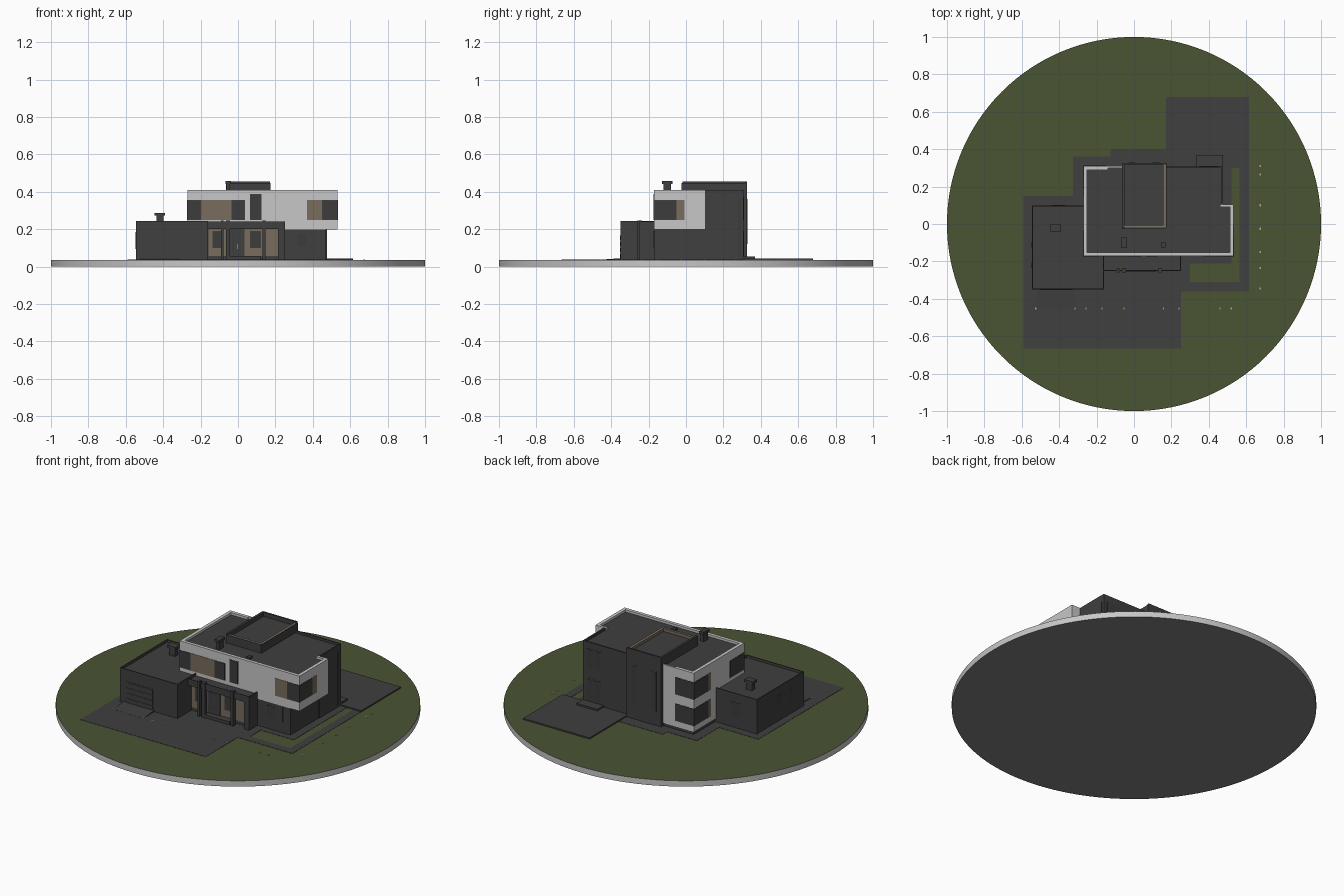
import bpy, bmesh, math

if "Cube" in bpy.data.objects:
    bpy.data.objects.remove(bpy.data.objects["Cube"])


def material(name, rgb):
    m = bpy.data.materials.new(name)
    m.diffuse_color = (*rgb, 1)
    m.use_nodes = True
    m.node_tree.nodes["Principled BSDF"].inputs["Base Color"].default_value = m.diffuse_color
    return m


WHITE = material("white_render", (0.57, 0.57, 0.57))
DARK = material("dark_grey", (0.05, 0.05, 0.05))
GREEN = material("lawn_green", (0.068, 0.088, 0.034))
BROWN = material("wood_brown", (0.19, 0.15, 0.11))
GLASS = material("window_glass", (0.045, 0.045, 0.046))
UNDER = material("underside_grey", (0.22, 0.22, 0.22))
PALE = material("pale_marker", (0.4, 0.4, 0.3))
PAVE = DARK
G = 0.035  # lawn level


def finish(name, bm, mats):
    me = bpy.data.meshes.new(name)
    bm.to_mesh(me)
    bm.free()
    for m in mats:
        me.materials.append(m)
    ob = bpy.data.objects.new(name, me)
    bpy.context.collection.objects.link(ob)
    return ob


def box(name, x0, x1, y0, y1, z0, z1, mat=DARK, rim=0, drop=0.015):
    """Box between two corners; rim > 0 sinks the top to leave a parapet."""
    bm = bmesh.new()
    bmesh.ops.create_cube(bm, size=1)
    for v in bm.verts:
        v.co = ((x0 + x1) / 2 + v.co.x * (x1 - x0),
                (y0 + y1) / 2 + v.co.y * (y1 - y0),
                (z0 + z1) / 2 + v.co.z * (z1 - z0))
    if rim:
        bm.normal_update()
        top = max(bm.faces, key=lambda f: f.calc_center_median().z)
        bmesh.ops.inset_individual(bm, faces=[top], thickness=rim)
        sunk = bmesh.ops.extrude_discrete_faces(bm, faces=[top])["faces"][0]
        bmesh.ops.translate(bm, verts=sunk.verts, vec=(0, 0, -drop))
    bmesh.ops.recalc_face_normals(bm, faces=bm.faces)
    return finish(name, bm, [mat])


def plate(name, side, at, a0, a1, z0, z1, mat=GLASS, t=0.002):
    """Thin plate on a wall facing front, back, left or right."""
    s = -1 if side in ("front", "left") else 1
    p, q = sorted((at - s * 0.003, at + s * t))
    if side in ("front", "back"):
        box(name, a0, a1, p, q, z0, z1, mat)
    else:
        box(name, p, q, a0, a1, z0, z1, mat)


def window(name, side, at, a0, a1, z0, z1, panes=1):
    """Dark frame plate with glass panes just proud of it."""
    plate(name + "_frame", side, at, a0, a1, z0, z1, DARK, 0.0012)
    w = (a1 - a0) / panes
    for i in range(panes):
        plate(f"{name}_pane", side, at, a0 + i * w + 0.005, a0 + (i + 1) * w - 0.005,
              z0 + 0.005, z1 - 0.005, GLASS, 0.002)


# round base: lawn on top, pale rim, grey underside
bm = bmesh.new()
bmesh.ops.create_cone(bm, cap_ends=True, segments=128, radius1=1, radius2=1, depth=G)
bmesh.ops.translate(bm, verts=bm.verts, vec=(0, 0, G / 2))
bm.normal_update()
for f in bm.faces:
    f.material_index = 1 if f.normal.z > 0.5 else 2 if f.normal.z < -0.5 else 0
    f.smooth = abs(f.normal.z) < 0.5
finish("lawn_base", bm, [WHITE, GREEN, UNDER])

# paving
for name, x0, x1, y0, y1 in [
        ("driveway", -0.59, 0.25, -0.665, 0.15), ("rear_path", -0.325, 0.17, 0.15, 0.36),
        ("rear_landing", -0.125, 0.17, 0.36, 0.40), ("house_apron", 0.25, 0.52, -0.21, 0.30),
        ("path_link", 0.25, 0.30, -0.36, -0.21), ("front_path", 0.30, 0.615, -0.36, -0.31),
        ("side_path", 0.565, 0.615, -0.31, 0.30)]:
    box(name, x0, x1, y0, y1, 0.03, 0.0365, PAVE)
box("patio", 0.17, 0.615, 0.30, 0.68, 0.03, 0.043, PAVE)
box("patio_step", 0.335, 0.475, 0.30, 0.37, 0.04, 0.053, PAVE)

# small pale ground markers along the front and right
for x in (-0.525, -0.315, -0.257, -0.172, -0.054, 0.157, 0.24, 0.46, 0.52):
    box("front_marker", x - 0.003, x + 0.003, -0.458, -0.446, 0.03, 0.0385, PALE)
for y in (0.31, 0.265, 0.10, -0.025, -0.15, -0.235, -0.345):
    box("side_marker", 0.672, 0.678, y - 0.006, y + 0.006, 0.03, 0.0375, PALE)

# sloping garage ramp
ramp = box("garage_ramp", -0.52, -0.315, -0.455, -0.34, 0.035, 0.045, PAVE)
for v in ramp.data.vertices:
    if v.co.y < -0.4 and v.co.z > 0.04:
        v.co.z = 0.037

# garage wing
box("garage", -0.545, -0.16, -0.35, 0.10, G, 0.243, rim=0.008)
box("garage_chimney", -0.437, -0.397, -0.035, -0.005, 0.22, 0.275)
box("garage_chimney_cap", -0.447, -0.39, -0.04, 0.0, 0.272, 0.287)
plate("garage_door", "front", -0.35, -0.505, -0.32, 0.04, 0.172, DARK, 0.001)
for i in range(4):
    plate("garage_door_panel", "front", -0.35, -0.5, -0.325,
          0.042 + i * 0.032, 0.070 + i * 0.032, DARK, 0.003)
for y in (-0.24, -0.13):
    window("garage_side_window", "left", -0.545, y, y + 0.04, 0.09, 0.19)
window("garage_rear_window", "back", 0.10, -0.44, -0.37, 0.10, 0.19)

# ground floor
box("ground_floor", -0.265, 0.47, -0.17, 0.305, G, 0.20)
window("kitchen_window", "front", -0.17, 0.31, 0.37, 0.105, 0.18)
box("downpipe", 0.414, 0.42, -0.174, -0.17, 0.10, 0.19)

# entrance porch with canopy, timber wall, door and pilasters
box("porch_body", -0.17, 0.25, -0.215, -0.165, G, 0.20)
box("porch_canopy", -0.165, 0.25, -0.25, -0.165, 0.20, 0.24, rim=0.006, drop=0.012)
box("porch_end_wall", 0.215, 0.25, -0.25, -0.21, G, 0.20)
plate("porch_timber", "front", -0.215, -0.157, 0.213, 0.057, 0.20, BROWN, 0.004)
window("porch_left_window", "front", -0.219, -0.135, -0.09, 0.10, 0.19)
window("porch_right_window", "front", -0.219, 0.065, 0.122, 0.10, 0.19)
plate("entrance_door", "front", -0.219, -0.045, 0.035, 0.05, 0.20, DARK, 0.003)
plate("door_glass", "front", -0.222, -0.03, -0.022, 0.07, 0.18, GLASS, 0.002)
box("door_handle", -0.006, -0.002, -0.23, -0.22, 0.095, 0.12, WHITE)
for x0, x1 in ((-0.092, -0.077), (-0.065, -0.042), (0.13, 0.148)):
    box("porch_pilaster", x0, x1, -0.258, -0.235, G, 0.246)
box("entrance_step", -0.05, 0.12, -0.255, -0.21, 0.03, 0.055, PAVE)

# white upper floor, its two-storey rear corner, and dark rear block
box("upper_floor", -0.27, 0.532, -0.172, 0.105, 0.198, 0.393, WHITE)
box("white_rear_corner", -0.27, -0.06, 0.06, 0.31, 0.055, 0.393, WHITE)
box("rear_block", -0.065, 0.475, 0.10, 0.308, G, 0.393)
box("roof_front", -0.258, 0.518, -0.16, 0.104, 0.385, 0.396)
box("roof_rear", -0.258, 0.474, 0.10, 0.307, 0.385, 0.396)

# roof parapets
for x0, x1, y0, y1, m in [
        (-0.27, 0.532, -0.172, -0.152, WHITE), (-0.27, -0.25, -0.152, 0.31, WHITE),
        (0.512, 0.532, -0.152, 0.105, WHITE), (0.46, 0.512, 0.09, 0.105, WHITE),
        (-0.25, -0.14, 0.29, 0.31, WHITE), (-0.14, -0.06, 0.30, 0.31, WHITE),
        (0.17, 0.475, 0.30, 0.308, DARK), (0.467, 0.475, 0.105, 0.30, DARK)]:
    box("roof_parapet", x0, x1, y0, y1, 0.385, 0.41, m)

# stair tower rising through the roof
box("tower", -0.063, 0.17, -0.02, 0.327, G, 0.43)
box("tower_left_parapet", -0.063, -0.05, -0.02, 0.327, 0.42, 0.455)
box("tower_rear_parapet", -0.05, 0.17, 0.317, 0.327, 0.42, 0.455)
box("tower_right_trim", 0.155, 0.17, -0.02, 0.317, 0.425, 0.447, BROWN)
box("tower_front_trim", -0.05, 0.155, -0.02, -0.006, 0.425, 0.447, BROWN)
plate("tower_right_fascia", "right", 0.172, -0.02, 0.327, 0.39, 0.446, DARK, 0.001)
plate("tower_front_fascia", "front", -0.022, -0.063, 0.17, 0.39, 0.446, DARK, 0.001)
for x in (-0.03, 0.10):
    window("tower_window", "back", 0.327, x, x + 0.035, 0.12, 0.36)

# roof chimney and vent
box("roof_chimney", -0.062, -0.042, -0.12, -0.08, 0.39, 0.445)
box("roof_chimney_cap", -0.067, -0.037, -0.128, -0.073, 0.442, 0.457)
box("roof_vent", 0.145, 0.168, -0.125, -0.10, 0.39, 0.408)

# upper front windows and timber panels
Z0, Z1 = 0.25, 0.355
window("front_left_corner_window", "front", -0.172, -0.272, -0.197, Z0, Z1)
plate("front_timber_panel", "front", -0.172, -0.197, -0.035, Z0, Z1, BROWN)
window("front_middle_window", "front", -0.172, -0.035, 0.038, Z0, Z1)
window("front_tall_window", "front", -0.172, 0.063, 0.125, Z0, 0.388)
plate("front_right_timber", "front", -0.172, 0.37, 0.45, Z0, Z1, BROWN)
window("front_right_corner_window", "front", -0.172, 0.45, 0.534, Z0, Z1)

# upper side windows
window("right_corner_window", "right", 0.532, -0.174, -0.05, Z0, Z1)
plate("right_timber_panel", "right", 0.532, -0.05, -0.008, Z0, Z1, BROWN)
window("left_corner_window", "left", -0.27, -0.174, -0.03, Z0, Z1)

# rear left corner windows on both storeys
for z0, z1 in ((Z0, Z1), (0.09, 0.195)):
    window("rear_corner_window", "back", 0.31, -0.272, -0.145, z0, z1)
    window("rear_corner_side_window", "left", -0.27, 0.18, 0.312, z0, z1)
    plate("rear_corner_timber", "left", -0.27, 0.15, 0.18, z0, z1, BROWN)

# rear block openings
window("patio_door", "back", 0.308, 0.35, 0.45, 0.053, 0.19, 2)
window("rear_upper_window", "back", 0.308, 0.35, 0.45, 0.25, 0.37, 2)
window("rear_side_window", "right", 0.475, 0.275, 0.298, 0.05, 0.37)
